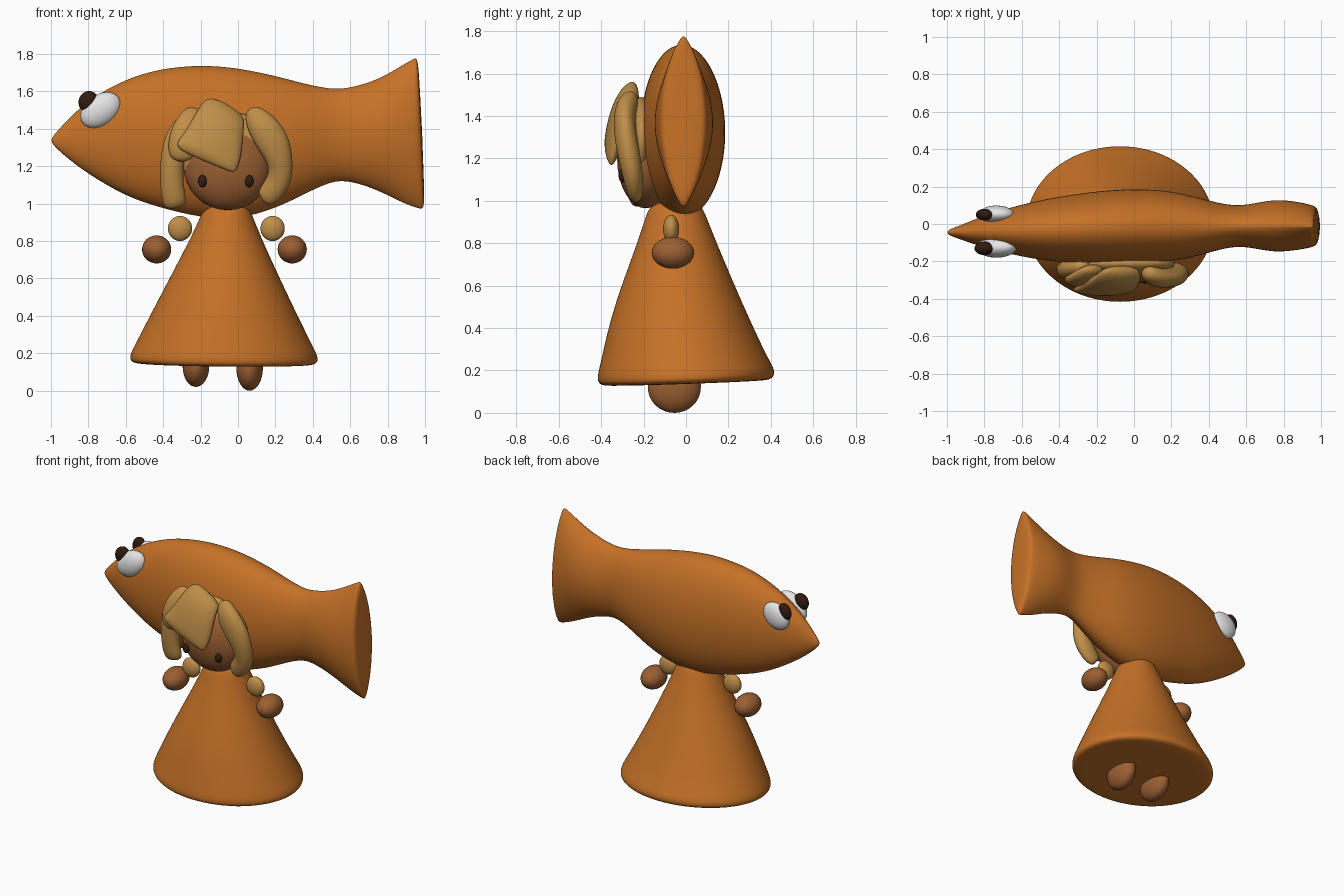
import bpy, bmesh, math
from mathutils import Vector

cube = bpy.data.objects.get("Cube")
if cube:
    bpy.data.objects.remove(cube, do_unlink=True)


def material(name, rgb):
    m = bpy.data.materials.new(name)
    m.use_nodes = True
    m.diffuse_color = (*rgb, 1)
    bsdf = m.node_tree.nodes["Principled BSDF"]
    bsdf.inputs["Base Color"].default_value = (*rgb, 1)
    bsdf.inputs["Roughness"].default_value = 0.8
    return m


ORANGE = material("orange", (0.56, 0.165, 0.02))
SKIN = material("brown skin", (0.33, 0.115, 0.032))
HAIR = material("golden tan", (0.52, 0.27, 0.065))
WHITE = material("eye white", (0.78, 0.78, 0.78))
DARK = material("dark brown", (0.03, 0.011, 0.005))


def finish(name, bm, mat, subdiv=0):
    bmesh.ops.recalc_face_normals(bm, faces=bm.faces)
    mesh = bpy.data.meshes.new(name)
    bm.to_mesh(mesh)
    bm.free()
    mesh.materials.append(mat)
    for p in mesh.polygons:
        p.use_smooth = True
    ob = bpy.data.objects.new(name, mesh)
    bpy.context.collection.objects.link(ob)
    if subdiv:
        ob.modifiers.new("Smooth", "SUBSURF").levels = subdiv
        ob.modifiers["Smooth"].render_levels = subdiv
    return ob


def loft(name, rings, mat, subdiv=2):
    """Skin a list of point rings and close both ends."""
    bm = bmesh.new()
    rows = [[bm.verts.new(p) for p in ring] for ring in rings]
    n = len(rows[0])
    for a, b in zip(rows, rows[1:]):
        for i in range(n):
            j = (i + 1) % n
            bm.faces.new((a[i], a[j], b[j], b[i]))
    bm.faces.new(rows[0][::-1])
    bm.faces.new(rows[-1])
    return finish(name, bm, mat, subdiv)


def ellipsoid(name, loc, size, mat, rot=(0, 0, 0)):
    bm = bmesh.new()
    bmesh.ops.create_uvsphere(bm, u_segments=28, v_segments=16, radius=1)
    ob = finish(name, bm, mat)
    ob.location, ob.scale, ob.rotation_euler = loc, size, rot
    return ob


def angles(n):
    return [2 * math.pi * i / n for i in range(n)]


# Fish body: x, bottom, top, y centre, half width, edge sharpness
stations = [
    (-1.0, 1.325, 1.35, -.045, .012, 1), (-.93, 1.255, 1.43, -.045, .037, 1),
    (-.8, 1.155, 1.56, -.04, .088, 1), (-.6, 1.035, 1.67, -.035, .142, 1),
    (-.42, .975, 1.725, -.03, .175, 1), (-.2, .92, 1.747, -.02, .198, 1),
    (0, .91, 1.73, -.012, .203, 1), (.2, .97, 1.687, -.012, .192, 1),
    (.35, 1.045, 1.645, -.015, .155, 1), (.5, 1.12, 1.612, -.012, .113, 1.1),
    (.6, 1.12, 1.62, -.01, .11, 1.2), (.75, 1.07, 1.665, -.01, .147, 1.4),
    (.88, .995, 1.74, -.01, .13, 1.5), (.965, .965, 1.785, -.012, .113, 1.5),
    (.985, .965, 1.785, -.012, .09, 1.5),
]
rings = []
for x, lo, hi, yc, w, p in stations:
    ring = []
    for t in angles(24):
        c, s = math.cos(t), math.sin(t)
        shear = -.018 * s * max(0, (x - .8) / .18)
        ring.append((x + shear, yc + w * math.copysign(abs(c) ** p, c),
                     (lo + hi) / 2 + s * (hi - lo) / 2))
    rings.append(ring)
loft("fish_body", rings, ORANGE)

# Fish eyes on both sides of the snout
for side, y, yp, k in (("right", -.125, -.13, 1), ("left", .052, .05, .85)):
    ellipsoid("fish_eye_" + side, (-.735, y, 1.5), (.118 * k, .055 * k, .083), WHITE,
              (0, math.radians(-35), 0))
    ellipsoid("fish_pupil_" + side, (-.8, yp, 1.545), (.052 * k, .036 * k, .058), DARK,
              (0, math.radians(20), 0))

# Dress: height, centre x, centre y, radii
dress = [
    (.14, -.075, 0, .1, .1), (.14, -.075, 0, .42, .34), (.142, -.075, 0, .485, .4),
    (.16, -.075, 0, .508, .42), (.195, -.075, 0, .503, .42), (.25, -.075, -.01, .474, .395),
    (.5, -.073, -.04, .347, .31), (.82, -.063, -.045, .187, .18),
    (.94, -.06, -.05, .138, .14), (.985, -.06, -.05, .115, .115), (1.0, -.06, -.05, .06, .06),
]
loft("dress", [[(cx + rx * math.cos(t), cy + ry * math.sin(t),
                 z + .035 * ry * math.sin(t) - .01 * math.cos(t) * rx)
                for t in angles(28)] for z, cx, cy, rx, ry in dress], ORANGE)

# Head, face and hair backing
ellipsoid("head", (-.055, -.19, 1.2), (.235, .135, .235), SKIN)
for side, x in (("right", -.19), ("left", .06)):
    ellipsoid("face_eye_" + side, (x, -.3, 1.12), (.023, .018, .033), DARK)
ellipsoid("hair_back", (-.06, -.21, 1.29), (.28, .07, .2), HAIR)


def lock(name, path):
    """Flattened strand: x, y, z, half width, half thickness per point."""
    pts = [Vector(p[:3]) for p in path]
    rings = []
    for i, p in enumerate(path):
        d = (pts[min(i + 1, len(pts) - 1)] - pts[max(i - 1, 0)]).normalized()
        across = d.cross(Vector((0, 1, 0))).normalized()
        out = across.cross(d)
        rings.append([pts[i] + across * p[3] * math.cos(t) + out * p[4] * math.sin(t)
                      for t in angles(12)])
    loft(name, rings, HAIR)


# Hair locks framing the face
lock("fringe", [(-.06, -.23, 1.52, .11, .03), (-.08, -.28, 1.49, .13, .045),
                (-.11, -.31, 1.4, .15, .055), (-.14, -.335, 1.3, .175, .05),
                (-.17, -.355, 1.25, .185, .035), (-.18, -.35, 1.225, .165, .015)])
lock("fringe_side", [(-.2, -.23, 1.5, .07, .03), (-.26, -.28, 1.42, .085, .045),
                     (-.3, -.3, 1.32, .085, .045), (-.31, -.3, 1.22, .06, .03)])
lock("side_lock_right", [(-.25, -.22, 1.46, .05, .04), (-.32, -.24, 1.37, .075, .055),
                         (-.355, -.25, 1.24, .065, .055), (-.355, -.24, 1.1, .065, .05),
                         (-.34, -.23, 1.01, .068, .045), (-.335, -.22, .975, .05, .025)])
lock("side_lock_left", [(.06, -.25, 1.51, .04, .04), (.12, -.29, 1.43, .085, .055),
                        (.19, -.29, 1.33, .095, .055), (.23, -.27, 1.22, .07, .055),
                        (.225, -.25, 1.12, .07, .05), (.16, -.24, 1.04, .065, .04),
                        (.13, -.23, 1.02, .04, .025)])

# Arms, hands and feet
for side, xs, zf in (("right", (-.31, -.435, -.225), .13), ("left", (.185, .29, .062), .12)):
    ellipsoid("sleeve_" + side, (xs[0], -.07, .867), (.065, .038, .067), HAIR)
    ellipsoid("hand_" + side, (xs[1], -.062, .755), (.078, .1, .075), SKIN)
    ellipsoid("foot_" + side, (xs[2], -.055, zf), (.071, .125, zf - (.02 if side == "right" else 0)), SKIN)
